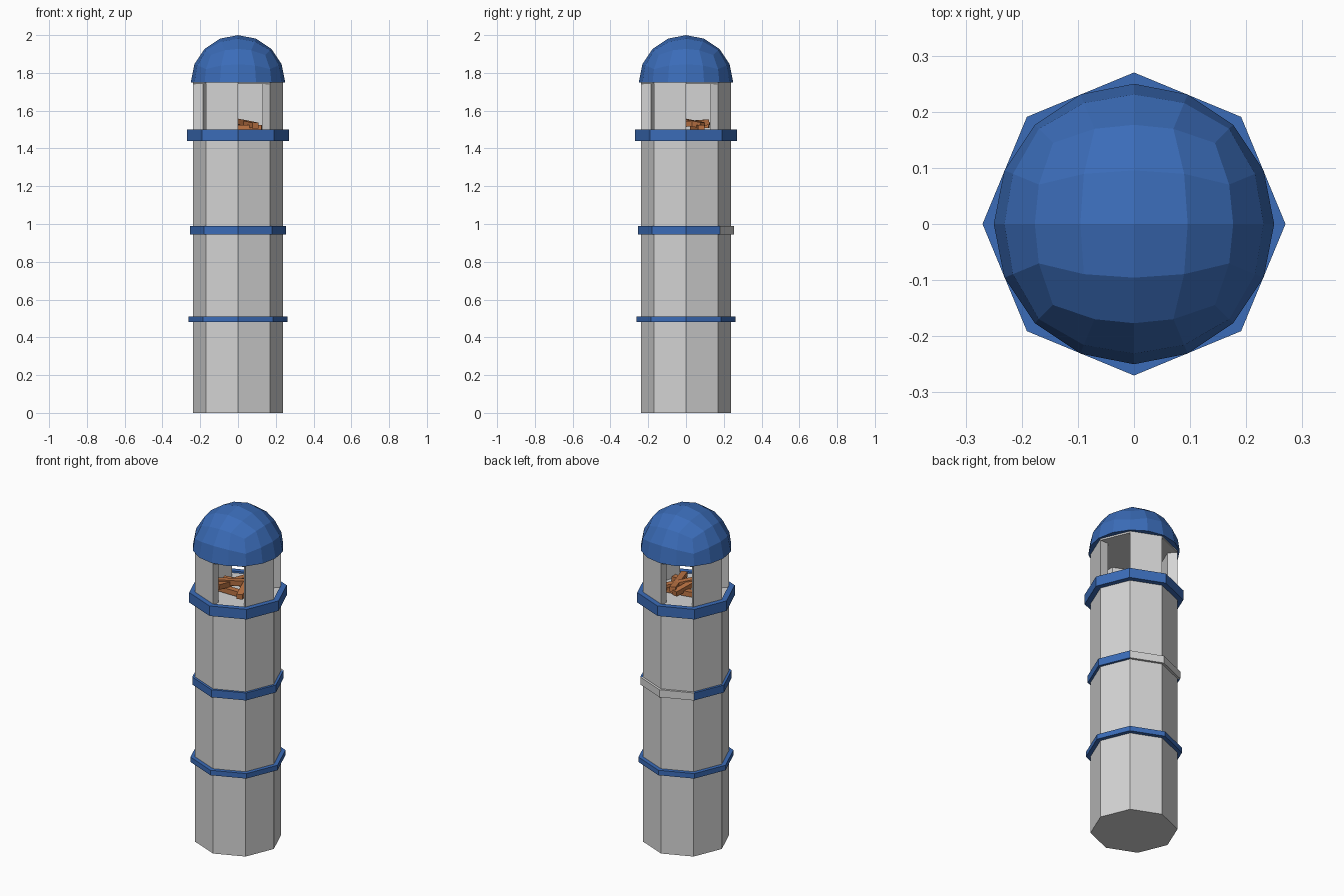
import bpy, bmesh, math
from mathutils import Vector, Matrix

if "Cube" in bpy.data.objects:
    bpy.data.objects.remove(bpy.data.objects["Cube"])


def material(name, rgb):
    m = bpy.data.materials.new(name)
    m.diffuse_color = (*rgb, 1)
    m.use_nodes = True
    m.node_tree.nodes["Principled BSDF"].inputs["Base Color"].default_value = m.diffuse_color
    return m


GREY = material("pale_stone", (0.66, 0.66, 0.66))
BLUE = material("blue_paint", (0.043, 0.15, 0.48))
WOOD = material("brown_wood", (0.52, 0.18, 0.06))


def finish(name, bm, *mats):
    bmesh.ops.recalc_face_normals(bm, faces=bm.faces)
    me = bpy.data.meshes.new(name)
    bm.to_mesh(me)
    bm.free()
    for m in mats:
        me.materials.append(m)
    ob = bpy.data.objects.new(name, me)
    bpy.context.collection.objects.link(ob)
    return ob


def prism(bm, outline, z0, z1):
    """Close a vertical prism over a list of (x, y) points."""
    lo = [bm.verts.new((x, y, z0)) for x, y in outline]
    hi = [bm.verts.new((x, y, z1)) for x, y in outline]
    bm.faces.new(lo[::-1])
    bm.faces.new(hi)
    n = len(outline)
    for i in range(n):
        j = (i + 1) % n
        bm.faces.new((lo[i], lo[j], hi[j], hi[i]))


def polar(r, deg):
    a = math.radians(deg)
    return (r * math.cos(a), r * math.sin(a))


def octagon(r):
    return [polar(r, 45 * i) for i in range(8)]


R, R_IN = 0.238, 0.184

# Tower shaft and lantern ceiling
for name, z0, z1 in (("tower_shaft", 0, 1.49), ("lantern_ceiling", 1.74, 1.752)):
    bm = bmesh.new()
    prism(bm, octagon(R), z0, z1)
    finish(name, bm, GREY)

# Four lantern walls on every second side
for i in range(4):
    a = 45 + 90 * i
    bm = bmesh.new()
    prism(bm, [polar(R, a), polar(R, a + 45), polar(R_IN, a + 45), polar(R_IN, a)], 1.48, 1.745)
    finish(f"lantern_wall_{i + 1}", bm, GREY)

# Ring bands, built as eight segments; two segments of the middle one are unpainted
for name, r, z0, z1, bare in (("lower_band", 0.263, 0.48, 0.51, ()),
                              ("middle_band", 0.253, 0.945, 0.99, (1, 2)),
                              ("gallery_band", 0.27, 1.44, 1.5, ())):
    bm = bmesh.new()
    for i in range(8):
        a, b = 45 * i, 45 * i + 45
        before = set(bm.faces)
        prism(bm, [polar(r, a), polar(r, b), polar(R - 0.002, b), polar(R - 0.002, a)], z0, z1)
        for f in set(bm.faces) - before:
            f.material_index = 1 if i in bare else 0
    bmesh.ops.remove_doubles(bm, verts=bm.verts, dist=1e-5)
    # drop the hidden walls between neighbouring segments
    hidden = [f for f in bm.faces if all(len(e.link_faces) > 2 for e in f.edges)
              and abs(f.normal.z) < 0.5 and abs(f.normal.dot(f.calc_center_median())) < 1e-3]
    bmesh.ops.delete(bm, geom=hidden, context='FACES_ONLY')
    finish(name, bm, BLUE, GREY)

# Dome: upper half of a rounded cube grid
bm = bmesh.new()
bmesh.ops.create_cube(bm, size=2)
bmesh.ops.subdivide_edges(bm, edges=bm.edges[:], cuts=3, use_grid_fill=True)
for v in bm.verts:
    v.co = Vector([math.tan(c * math.pi / 4) for c in v.co]).normalized() * 0.25
bmesh.ops.delete(bm, geom=[v for v in bm.verts if v.co.z < -0.01], context='VERTS')
bmesh.ops.holes_fill(bm, edges=[e for e in bm.edges if e.is_boundary], sides=0)
bmesh.ops.translate(bm, verts=bm.verts, vec=(0, 0, 1.75))
finish("dome", bm, BLUE)

# Stacked logs on the lantern floor: x, y, z, turn, tilt
LOGS = ((0, -0.06, 1.51, 0, 0), (0, 0.06, 1.51, 10, 0),
        (-0.03, 0, 1.535, 80, 6), (0.05, 0, 1.53, 110, -4), (0, 0, 1.54, 45, 8))
for i, (x, y, z, turn, tilt) in enumerate(LOGS):
    bm = bmesh.new()
    mat = (Matrix.Translation((x, y, z)) @ Matrix.Rotation(math.radians(turn), 4, 'Z')
           @ Matrix.Rotation(math.radians(tilt), 4, 'Y') @ Matrix.Diagonal((0.25, 0.035, 0.03, 1)))
    bmesh.ops.create_cube(bm, size=1, matrix=mat)
    finish(f"log_{i + 1}", bm, WOOD)
